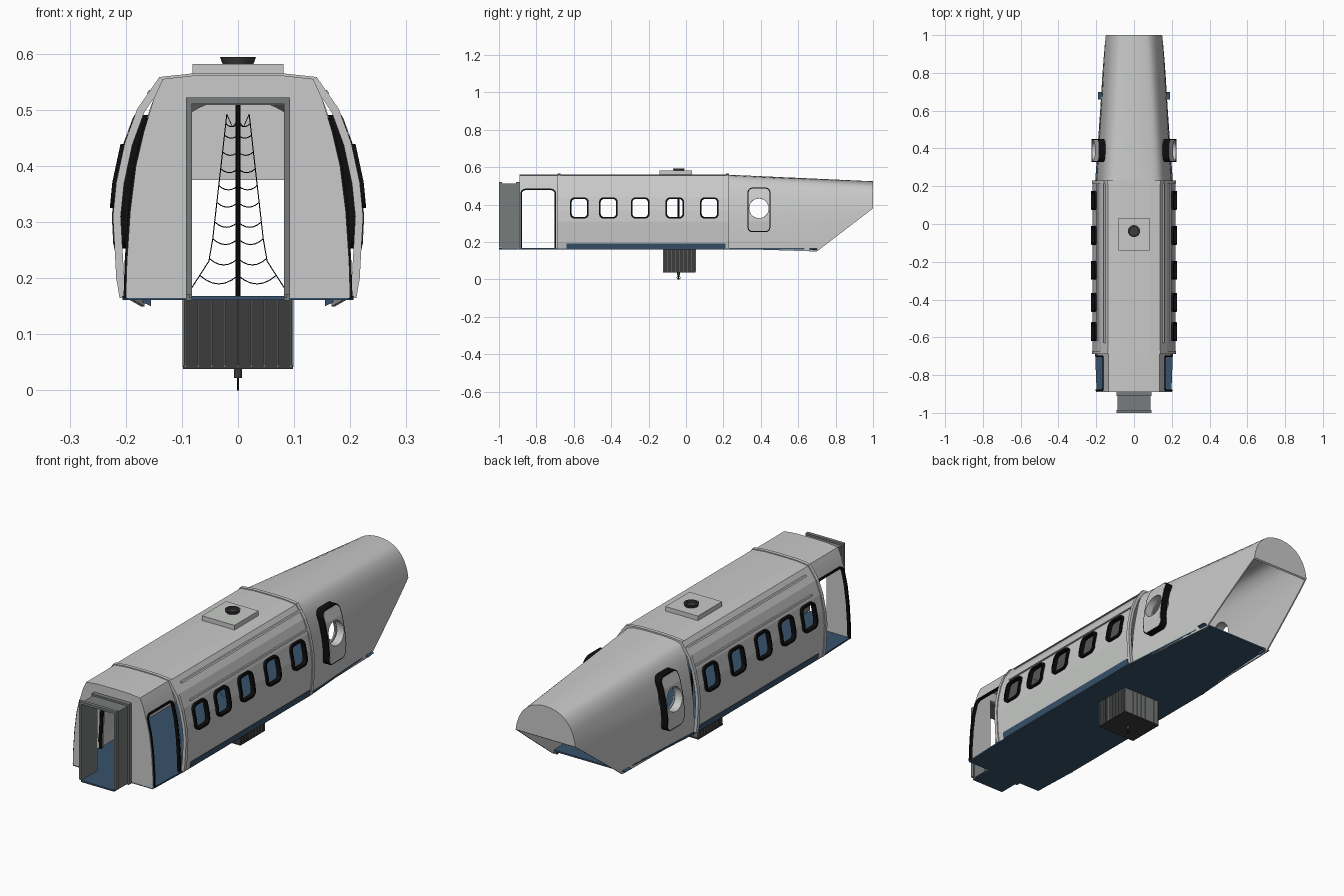
import bpy, bmesh, math
from mathutils import Vector

if "Cube" in bpy.data.objects:
    bpy.data.objects.remove(bpy.data.objects["Cube"])

def material(name, c):
    m = bpy.data.materials.new(name)
    m.diffuse_color = (*c, 1)
    m.use_nodes = True
    m.node_tree.nodes["Principled BSDF"].inputs["Base Color"].default_value = m.diffuse_color
    return m

GREY = material("light grey", (0.58, 0.59, 0.58))
STEEL = material("mid grey", (0.19, 0.20, 0.20))
DARK = material("dark grey", (0.045, 0.045, 0.045))
BLACK = material("black", (0.004, 0.004, 0.004))
BLUE = material("floor blue", (0.04, 0.085, 0.15))

def finish(name, bm, mat):
    bmesh.ops.recalc_face_normals(bm, faces=bm.faces)
    me = bpy.data.meshes.new(name)
    bm.to_mesh(me)
    bm.free()
    me.materials.append(mat)
    ob = bpy.data.objects.new(name, me)
    bpy.context.collection.objects.link(ob)
    return ob

def prism(name, pts, axis, a, b, mat=GREY):
    """Extrude a 2D outline along one axis from a to b."""
    put = {'x': lambda p, t: (t, p[0], p[1]), 'y': lambda p, t: (p[0], t, p[1]),
           'z': lambda p, t: (p[0], p[1], t)}[axis]
    bm = bmesh.new()
    lo = [bm.verts.new(put(p, a)) for p in pts]
    hi = [bm.verts.new(put(p, b)) for p in pts]
    bm.faces.new(lo)
    bm.faces.new(hi)
    for i in range(len(pts)):
        j = (i + 1) % len(pts)
        bm.faces.new((lo[i], lo[j], hi[j], hi[i]))
    return finish(name, bm, mat)

def box(name, x0, x1, y0, y1, z0, z1, mat):
    return prism(name, [(x0, y0), (x1, y0), (x1, y1), (x0, y1)], 'z', z0, z1, mat)

def cylinder(name, x, y, z0, z1, r, mat, n=24, r2=None):
    bm = bmesh.new()
    bmesh.ops.create_cone(bm, cap_ends=True, segments=n, radius1=r,
                          radius2=r if r2 is None else r2, depth=z1 - z0)
    bmesh.ops.translate(bm, verts=bm.verts, vec=(x, y, (z0 + z1) / 2))
    return finish(name, bm, mat)

def full(half):
    """Mirror a half section (bottom to top centre) into a whole arch."""
    return half + [(-x, z) for x, z in reversed(half[:-1])]

def offset(pts, d):
    out = []
    for i, p in enumerate(pts):
        t = Vector(pts[min(i + 1, len(pts) - 1)]) - Vector(pts[max(i - 1, 0)])
        n = Vector((t.y, -t.x)).normalized()
        out.append((p[0] + n.x * d, p[1] + n.y * d))
    return out

def shell(name, half, y0, y1, mat=GREY, off=0, thick=0.008, half2=None):
    """Open-bottomed arch wall lofted from one section to another."""
    bm = bmesh.new()
    rows = []
    for prof, y in ((full(half), y0), (full(half2 or half), y1)):
        loop = offset(prof, off) + offset(prof, off - thick)[::-1]
        rows.append([bm.verts.new((x, y, z)) for x, z in loop])
    a, b = rows
    m = len(a)
    for i in range(m):
        j = (i + 1) % m
        bm.faces.new((a[i], a[j], b[j], b[i]))
    for r in rows:
        for i in range(m // 2 - 1):
            bm.faces.new((r[i], r[i + 1], r[m - 2 - i], r[m - 1 - i]))
    return finish(name, bm, mat)

def rounded(y, z, w, h, r, n=6):
    """Rounded rectangle bar crossing the whole car sideways."""
    pts = []
    for k, (sy, sz) in enumerate(((1, 1), (-1, 1), (-1, -1), (1, -1))):
        for i in range(n + 1):
            a = math.pi / 2 * (k + i / n)
            p = (y + sy * (w / 2 - r) + r * math.cos(a), z + sz * (h / 2 - r) + r * math.sin(a))
            if not pts or (Vector(p) - Vector(pts[-1])).length > 1e-5:
                pts.append(p)
    if (Vector(pts[0]) - Vector(pts[-1])).length < 1e-5:
        pts.pop()
    return prism("cutter", pts, 'x', -0.4, 0.4)

def boolean(ob, cutter, op='DIFFERENCE'):
    mat = ob.data.materials[0]
    mod = ob.modifiers.new("cut", 'BOOLEAN')
    mod.operation, mod.object, mod.solver = op, cutter, 'EXACT'
    me = bpy.data.meshes.new_from_object(ob.evaluated_get(bpy.context.evaluated_depsgraph_get()))
    ob.modifiers.clear()
    ob.data = me
    me.materials.clear()
    me.materials.append(mat)
    for p in me.polygons:
        p.material_index = 0
    bpy.data.objects.remove(cutter)

def frame(name, half, y, z, w, h, r, bar, mat, off, thick):
    """Rounded rim (or solid plate when bar is 0) following the wall on both sides."""
    ob = shell(name, half, y - w, y + w, mat, off, thick)
    boolean(ob, rounded(y, z, w, h, r), 'INTERSECT')
    if bar:
        boolean(ob, rounded(y, z, w - 2 * bar, h - 2 * bar, max(r - bar, 0.003)))
    return ob

def spline(pts, n=4):
    out = []
    for i in range(len(pts) - 1):
        p = [Vector(pts[max(0, min(len(pts) - 1, k))]) for k in range(i - 1, i + 3)]
        for s in range(n):
            t = s / n
            v = 0.5 * (2 * p[1] + (p[2] - p[0]) * t + (2 * p[0] - 5 * p[1] + 4 * p[2] - p[3]) * t ** 2
                       + (3 * p[1] - p[0] - 3 * p[2] + p[3]) * t ** 3)
            out.append((v.x, v.y))
    return out + [pts[-1]]

# cross-sections (half width, height)
FRONT = [(.2, .165), (.198, .23), (.192, .32), (.182, .4), (.168, .46), (.15, .52), (.134, .555), (.08, .561), (0, .562)]
MID = [(.207, .165), (.213, .2), (.219, .31), (.213, .37), (.198, .44), (.176, .5), (.138, .555), (.08, .561), (0, .562)]
NOSE_A = spline([(.2, .165), (.198, .25), (.19, .34), (.17, .45), (.152, .515), (.125, .55), (.06, .559), (0, .56)])
NOSE_B = spline([(.156, .14), (.155, .25), (.15, .37), (.137, .43), (.115, .472), (.08, .504), (.04, .52), (0, .525)])

# front section with open side doors
cab = shell("front_section", FRONT, -.889, -.685)
boolean(cab, rounded(-.79, .30, .18, .36, .02))
frame("side_door_seal", FRONT, -.79, .30, .19, .37, .025, .008, BLACK, .004, .014)
boolean(bpy.data.objects["side_door_seal"], box("cutter", -.4, .4, -1, 0, 0, .163, GREY))
wall = full(FRONT) + [(-.083, .165), (-.083, .51), (.083, .51), (.083, .165)]
prism("front_wall", wall, 'y', -.89, -.88)

# passenger section with windows
cabin = shell("passenger_section", MID, -.685, .225)
for y in (-.57, -.415, -.245, -.06, .125):
    boolean(cabin, rounded(y, .382, .088, .1, .022))
    frame("window_frame", MID, y, .382, .1, .114, .026, .009, BLACK, .011, .02)
for y in (-.68, .222):
    shell("section_collar", MID, y - .008, y + .008, GREY, .004, .014)
frame("blue_sill", MID, -.215, .175, .85, .036, .005, 0, BLUE, .003, .009)
for z, y, w in ((.532, -.2, .86), (.458, -.555, .13), (.458, -.2, .83)):
    frame("rain_gutter", MID, y, z, w, .006, .002, 0, GREY, .006, .01)

# tapered tail, cut on a slope below
slope = [(.635, .1), (1.05, .418), (1.05, .1)]
nose = shell("tapered_tail", NOSE_A, .225, 1, half2=NOSE_B, thick=.006)
boolean(nose, prism("cutter", slope, 'x', -.4, .4))
boolean(nose, rounded(.39, .38, .104, .104, .052, 8))
cap = prism("tail_end_cap", full(NOSE_B), 'y', .994, 1)
boolean(cap, prism("cutter", slope, 'x', -.4, .4))

# tail door with round window
door = frame("tail_door", MID, .39, .372, .112, .228, .022, 0, GREY, .006, .035)
boolean(door, rounded(.39, .38, .104, .104, .05, 8))
frame("tail_door_seal", MID, .39, .372, .122, .238, .026, .006, BLACK, .005, .03)

# floor
half_floor = [(.083, -1), (.083, -.89), (.198, -.89), (.206, -.68), (.206, .22), (.172, .7)]
prism("floor", half_floor + [(-x, y) for x, y in reversed(half_floor)], 'z', .161, .168, BLUE)
for s in (-1, 1):
    prism("floor_edge_wedge", [(s * .155, .166), (s * .19, .166), (s * .155, .15)], 'y', .66, .7, BLUE)

# gangway at the front
def arch(name, w, top, bar, y0, y1, mat, z0=.165):
    i = w - bar
    prism(name, [(w, z0), (w, top), (-w, top), (-w, z0), (-i, z0), (-i, top - bar), (i, top - bar), (i, z0)],
          'y', y0, y1, mat)
arch("gangway_rim", .093, .522, .011, -1, -.984, STEEL, .17)
arch("gangway_tunnel", .087, .514, .005, -.984, -.91, STEEL)
arch("gangway_base", .093, .522, .011, -.91, -.885, STEEL, .16)

# roof hatch
box("hatch_plate", -.081, .081, -.141, .031, .555, .582, GREY)
ring = cylinder("hatch_ring", 0, -.038, .58, .594, .027, DARK, 24, .032)
boolean(ring, cylinder("cutter", 0, -.038, .585, .61, .023, DARK))

# finned box underneath with a hook
box("under_box", -.096, .096, -.121, .05, .042, .163, DARK)
box("under_box_base", -.098, .098, -.123, .052, .038, .044, DARK)
for i in range(9):
    t = -.094 + i * .0235
    box("box_fin", t - .0013, t + .0013, -.124, .053, .042, .163, STEEL)
    v = -.119 + i * .021
    box("box_side_fin", -.0985, .0985, v - .0013, v + .0013, .042, .163, STEEL)
cylinder("hook_mount", 0, -.04, .022, .04, .007, DARK, 12)
cylinder("hook_pin", 0, -.04, .0, .024, .0018, BLACK, 8)
bpy.ops.mesh.primitive_torus_add(location=(0, -.04, .01), rotation=(0, math.pi / 2, 0), major_radius=.0085,
                                 minor_radius=.0015, major_segments=16, minor_segments=6)
bpy.context.object.name = "hook_ring"
bpy.context.object.data.materials.append(DARK)

# centre pole with hanging net
cylinder("centre_pole", 0, -.04, .165, .555, .005, BLACK, 10)
net = bpy.data.curves.new("hanging_net", 'CURVE')
net.dimensions, net.bevel_depth, net.bevel_resolution = '3D', .0009, 0
def strand(pts):
    sp = net.splines.new('POLY')
    sp.points.add(len(pts) - 1)
    for p, (x, z) in zip(sp.points, pts):
        p.co = (x, -.04, z, 1)
edge = [(.02, .492), (.028, .42), (.036, .35), (.045, .27), (.052, .23), (.083, .182)]
def edge_x(z):
    for (x0, z0), (x1, z1) in zip(edge, edge[1:]):
        if z0 >= z >= z1:
            return x0 + (x1 - x0) * (z0 - z) / (z0 - z1)
for s in (-1, 1):
    strand([(s * x, z) for x, z in edge])
    strand([(s * .02, .492), (s * .01, .47), (0, .48)])
    for z in (.475, .455, .425, .395, .365, .335, .3, .27, .235, .205):
        w = edge_x(z)
        strand([(s * w * t / 6, z - w * .9 * (t / 6) * (1 - t / 6)) for t in range(7)])
net.materials.append(BLACK)
bpy.context.collection.objects.link(bpy.data.objects.new("hanging_net", net))

# smooth the rounded parts
bpy.ops.object.select_all(action='DESELECT')
for ob in (nose, cab, ring, bpy.data.objects["hook_ring"]):
    ob.select_set(True)
    bpy.context.view_layer.objects.active = ob
bpy.ops.object.shade_smooth_by_angle(angle=math.radians(25))
